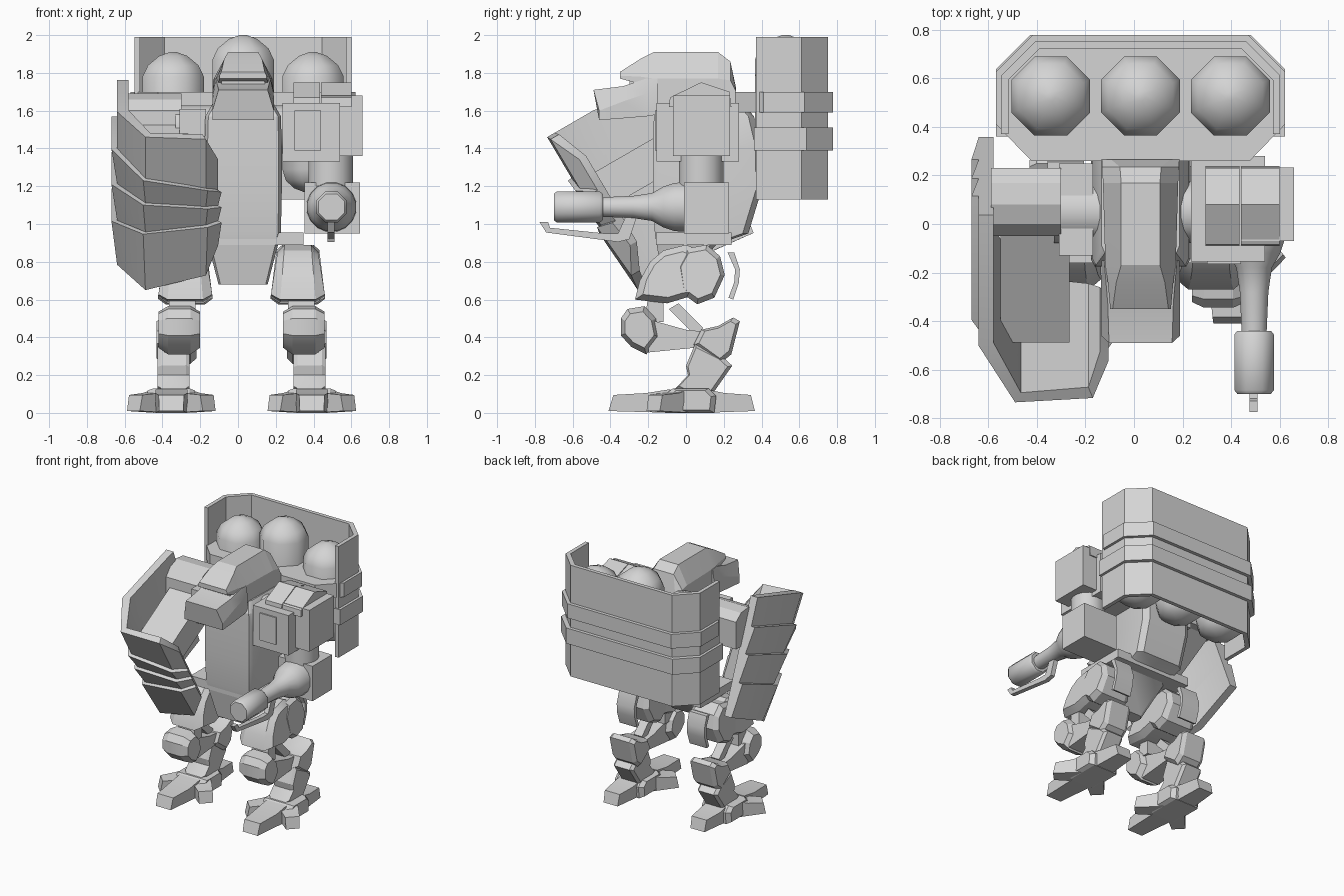
import bpy, bmesh, math
from mathutils import Vector, Matrix

CX = 0.027  # body centre line
grey = bpy.data.materials.new("plain_grey")
grey.diffuse_color = (0.66, 0.66, 0.66, 1)


def loft(name, rings, angle=30, matrix=None):
    """Skin a list of closed rings and cap both ends."""
    bm = bmesh.new()
    vs = [[bm.verts.new(p) for p in r] for r in rings]
    n = len(rings[0])
    for a, b in zip(vs, vs[1:]):
        for i in range(n):
            j = (i + 1) % n
            bm.faces.new((a[i], a[j], b[j], b[i]))
    bm.faces.new(vs[0])
    bm.faces.new(vs[-1])
    if matrix:
        bm.transform(matrix)
    bmesh.ops.recalc_face_normals(bm, faces=bm.faces)
    me = bpy.data.meshes.new(name)
    bm.to_mesh(me)
    bm.free()
    me.materials.append(grey)
    ob = bpy.data.objects.new(name, me)
    bpy.context.collection.objects.link(ob)
    bpy.ops.object.select_all(action='DESELECT')
    ob.select_set(True)
    bpy.context.view_layer.objects.active = ob
    bpy.ops.object.shade_smooth_by_angle(angle=math.radians(angle))
    return ob


def side_prism(name, prof, x0, x1, c=0.0, s=0.75, matrix=None, top=1.0):
    """(y, z) profile extruded along x, ends narrowed by s over a length c,
    and the width narrowed to the factor top at the highest point."""
    my = sum(p[0] for p in prof) / len(prof)
    mz = sum(p[1] for p in prof) / len(prof)
    z0, z1 = min(p[1] for p in prof), max(p[1] for p in prof)
    mx = (x0 + x1) / 2

    def ring(x, k):
        return [(mx + (x - mx) * (1 + (top - 1) * (z - z0) / (z1 - z0)),
                 my + (y - my) * k, mz + (z - mz) * k) for y, z in prof]
    rings = [ring(x0, 1), ring(x1, 1)]
    if c:
        rings = [ring(x0, s), ring(x0 + c, 1), ring(x1 - c, 1), ring(x1, s)]
    return loft(name, rings, 25, matrix)


def plan_prism(name, plan, z0, z1):
    return loft(name, [[(x, y, z) for x, y in plan] for z in (z0, z1)])


def box(name, x, y, z, matrix=None):
    prof = [(y[0], z[0]), (y[1], z[0]), (y[1], z[1]), (y[0], z[1])]
    return side_prism(name, prof, x[0], x[1], matrix=matrix)


def lathe(name, centre, axis, prof, n=8, angle=50):
    """(height, radius) profile revolved about a line through centre."""
    i = "XYZ".index(axis)
    rings = []
    for h, r in prof:
        ring = []
        for k in range(n):
            a = math.tau * (k + 0.5) / n
            p = list(centre)
            p[i] += h
            p[(i + 1) % 3] += r * math.cos(a)
            p[(i + 2) % 3] += r * math.sin(a)
            ring.append(p)
        rings.append(ring)
    return loft(name, rings, angle)


# ---------- back rack: floor, curved wall, bands, canisters
def wall_path(w, y0, y1, c):
    return [(CX + w, y0), (CX + w, y1 - c), (CX + w - c, y1),
            (CX - w + c, y1), (CX - w, y1 - c), (CX - w, y0)]


def rack_wall(name, w, y0, y1, z0, z1, t):
    outer = wall_path(w, y0, y1, 0.14)
    inner = wall_path(w - t, y0, y1 - t, 0.14 - t * 0.4)
    plan_prism(name, outer + inner[::-1], z0, z1)


floor = wall_path(0.595, 0.41, 0.778, 0.15) + [(CX - 0.45, 0.26), (CX + 0.45, 0.26)]
plan_prism("rack_floor", floor, 1.59, 1.70)
rack_wall("rack_wall", 0.575, 0.37, 0.752, 1.13, 1.99, 0.03)
rack_wall("rack_lower_band", 0.595, 0.36, 0.778, 1.39, 1.51, 0.05)
for k, dx in enumerate((-0.37, 0, 0.37)):
    top = 2.0 if dx == 0 else 1.91
    lathe("canister_%d" % k, (CX + dx, 0.527, 0), 'Z',
          [(1.165, 0.04), (1.19, 0.11), (1.23, 0.155), (1.29, 0.176), (top - 0.13, 0.176),
           (top - 0.07, 0.145), (top - 0.02, 0.08), (top, 0.02)])

# ---------- torso and hips
torso = [(1.64, 0.16, -0.12, 0.30), (1.57, 0.20, -0.17, 0.36), (1.40, 0.205, -0.175, 0.40),
         (1.18, 0.205, -0.175, 0.40), (0.95, 0.20, -0.165, 0.33), (0.89, 0.185, -0.155, 0.16),
         (0.68, 0.13, -0.12, -0.02)]


def torso_ring(z, w, f, b):
    m = 0.03
    half = [(w * 0.92, f), (w, f + m), (w, b - m), (w * 0.8, b)]
    return [(CX + x, y, z) for x, y in half] + [(CX - x, y, z) for x, y in half[::-1]]


loft("torso", [torso_ring(*t) for t in torso], 32)
box("hip_plate", (CX - 0.32, CX + 0.32), (-0.16, 0.24), (0.89, 0.955))
lathe("shoulder_axle", (0, 0.05, 1.5), 'X', [(-0.33, 0.13), (0.33, 0.13)], 16)


# ---------- head: hood, visor and jaw
def head_ring(y, w, wt, z0, z1, z2, dy=0.0):
    half = [(w, z0, 0), (w, z1, 0), (wt, z2, dy)]
    return [(CX + x, y + d, z) for x, z, d in half] + [(CX - x, y + d, z) for x, z, d in half[::-1]]


loft("hood", [head_ring(0.265, 0.16, 0.12, 1.56, 1.70, 1.72),
              head_ring(0.235, 0.158, 0.085, 1.56, 1.76, 1.86),
              head_ring(0.17, 0.155, 0.08, 1.56, 1.77, 1.91),
              head_ring(-0.17, 0.145, 0.08, 1.60, 1.77, 1.91),
              head_ring(-0.24, 0.135, 0.10, 1.74, 1.78, 1.875),
              head_ring(-0.35, 0.125, 0.115, 1.77, 1.785, 1.805)], 12)
loft("visor", [head_ring(-0.15, 0.125, 0.115, 1.6, 1.75, 1.79),
               head_ring(-0.30, 0.115, 0.105, 1.6, 1.75, 1.78)])
loft("jaw", [head_ring(-0.15, 0.16, 0.15, 1.58, 1.70, 1.77),
             head_ring(-0.21, 0.162, 0.145, 1.57, 1.69, 1.77),
             head_ring(-0.33, 0.163, 0.135, 1.56, 1.65, 1.73),
             head_ring(-0.46, 0.163, 0.13, 1.55, 1.60, 1.71, -0.03)], 12)

# ---------- gun arm
box("shoulder_block", (0.235, 0.54), (-0.155, 0.28), (1.33, 1.64))
box("shoulder_front_plate", (0.30, 0.44), (-0.165, 0.0), (1.39, 1.60))
box("shoulder_outer_block", (0.44, 0.66), (-0.07, 0.232), (1.36, 1.68))
ridge = [(-0.09, 1.62), (-0.085, 1.67), (0.08, 1.75), (0.23, 1.70), (0.24, 1.62)]
side_prism("shoulder_ridge_inner", ridge, 0.295, 0.435)
side_prism("shoulder_ridge_outer", ridge, 0.44, 0.60)
lathe("upper_arm", (0.49, 0.08, 0), 'Z', [(1.2, 0.12), (1.4, 0.12)], 16)
box("forearm_block", (0.352, 0.645), (-0.01, 0.228), (0.95, 1.22))
lathe("gun_barrel", (0.495, 0, 1.09), 'Y',
      [(-0.46, 0.052), (-0.28, 0.06), (-0.18, 0.075), (-0.12, 0.11), (-0.06, 0.13), (0.02, 0.135)], 16)
lathe("gun_muzzle", (0.495, 0, 1.09), 'Y',
      [(-0.70, 0.075), (-0.685, 0.088), (-0.455, 0.088), (-0.44, 0.075)], 8)
side_prism("gun_blade", [(-0.775, 1.01), (-0.73, 1.01), (-0.72, 0.98), (-0.43, 0.95),
                         (-0.36, 0.95), (-0.31, 1.06), (-0.26, 1.04), (-0.30, 0.92),
                         (-0.36, 0.905), (-0.74, 0.955)], 0.475, 0.51)

# ---------- shield: four overlapping curved plates on a leaning axis
DOWN, DEEP = Vector((0, 0.48, -0.81)), Vector((0, 0.83, 0.48))
ORIGIN = Vector((0, -0.735, 1.46))
# x, depth, outward x, outward depth for each corner of the cross-section
SECTION = [(-0.64, 0.63, -1, 0), (-0.64, 0.28, -1, -0.3), (-0.49, 0.0, -0.4, -0.8),
           (-0.17, 0.01, 0.3, -0.9), (-0.105, 0.09, 0.6, -0.7)]
# height fraction of each row at those corners
ROWS = [(0, 0, 0, 0.02, 0.20), (0.24, 0.24, 0.27, 0.34, 0.40), (0.47, 0.47, 0.43, 0.46, 0.50),
        (0.71, 0.71, 0.62, 0.58, 0.60), (1, 1, 1, 0.91, 0.76)]


def shield_point(k, t, off):
    x, d, ox, od = SECTION[k]
    p = ORIGIN + DOWN * t + DEEP * (d + od * off)
    if k == 0:  # rear edge stands steeper than the front
        p.y += 0.25 - 0.16 * t
    return Vector((x + ox * off, p.y, p.z))


for r in range(4):
    lip = 0.03 if r else 0.0
    loft("shield_plate_%d" % r,
         [[shield_point(k, ROWS[r][k], lip), shield_point(k, ROWS[r + 1][k], 0),
           shield_point(k, ROWS[r + 1][k], -0.06), shield_point(k, ROWS[r][k], -0.06)]
          for k in range(5)])

# ---------- shield arm
lean = Matrix.Translation((0, -0.17, 1.34)) @ Matrix.Rotation(math.radians(30), 4, 'X')
box("shield_arm", (-0.55, -0.265), (-0.31, 0.36), (-0.10, 0.10), lean)
shoulder = [(-0.05, 1.42), (-0.05, 1.60), (0.0, 1.66), (0.08, 1.69), (0.17, 1.68),
            (0.23, 1.63), (0.23, 1.42)]
side_prism("shield_shoulder", shoulder, -0.59, -0.30)
box("shield_shoulder_joint", (-0.31, -0.17), (-0.13, 0.25), (1.36, 1.61))

# ---------- legs
toe = [(-0.41, 0.01), (-0.385, 0.095), (-0.22, 0.105), (-0.10, 0.125), (-0.08, 0.0)]


def toe_part(name, x, turn, length, w):
    m = Matrix.Translation((x, 0.02, 0)) @ Matrix.Rotation(math.radians(turn), 4, 'Z')
    rings = []
    for y, z in toe:
        k = w * (0.75 + 0.25 * min(1, (0.41 + y) / 0.15))
        rings.append((k, y * length, z))
    sides = [[(s * k, y, z) for k, y, z in rings] for s in (-1, 1)]
    loft(name, sides, 20, m)


for s, tag in ((1, "right"), (-1, "left")):
    def part(name, prof, off, half, c=0.0, k=0.8, top=1.0):
        x = CX - 0.008 + s * off
        side_prism("%s_%s" % (tag, name), prof, x - half, x + half, c, k, None, top)

    part("thigh", [(-0.27, 0.60), (-0.245, 0.70), (-0.19, 0.80), (-0.12, 0.86), (0.0, 0.89),
                   (0.10, 0.85), (0.10, 0.62), (0.0, 0.61), (-0.1, 0.58)],
         0.298, 0.145, 0.05, 0.78, 0.74)
    part("hip_disc", [(-0.05, 0.78), (0.0, 0.87), (0.11, 0.89), (0.18, 0.83), (0.205, 0.73),
                      (0.15, 0.61), (0.06, 0.575), (-0.03, 0.64)], 0.298, 0.145, 0.04, 0.82, 0.78)
    part("thigh_guard", [(0.22, 0.85), (0.255, 0.85), (0.285, 0.76), (0.28, 0.69), (0.25, 0.60),
                         (0.225, 0.61), (0.255, 0.69), (0.26, 0.76)], 0.30, 0.075)
    part("knee_rod", [(-0.20, 0.62), (-0.12, 0.62), (-0.12, 0.48), (-0.22, 0.48)], 0.315, 0.07)
    part("knee", [(-0.345, 0.50), (-0.31, 0.55), (-0.22, 0.565), (-0.16, 0.50), (-0.14, 0.40),
                  (-0.21, 0.31), (-0.29, 0.35), (-0.345, 0.41)], 0.33, 0.11, 0.05, 0.75)
    part("calf_link", [(-0.18, 0.49), (0.0, 0.44), (0.10, 0.43), (0.10, 0.35), (-0.2, 0.32)],
         0.335, 0.075)
    part("piston", [(-0.09, 0.55), (-0.04, 0.58), (0.09, 0.45), (0.06, 0.40)], 0.33, 0.035)
    part("shin_upper", [(0.25, 0.505), (0.285, 0.485), (0.24, 0.31), (0.18, 0.26), (0.04, 0.36),
                        (0.08, 0.44), (0.17, 0.46)], 0.345, 0.105, 0.03)
    part("shin_lower", [(0.05, 0.37), (0.0, 0.25), (0.01, 0.20), (-0.055, 0.13), (0.02, 0.09),
                        (0.14, 0.10), (0.245, 0.25), (0.19, 0.30)], 0.36, 0.085, 0.02, 0.85)
    part("foot", [(-0.11, 0.0), (-0.12, 0.09), (-0.07, 0.13), (0.12, 0.13), (0.16, 0.09),
                  (0.15, 0.0)], 0.372, 0.125, 0.03)
    fx = CX - 0.008 + s * 0.372
    toe_part(tag + "_front_toe", fx, 0, 1.05, 0.085)
    toe_part(tag + "_outer_toe", fx, 46 * s, 0.68, 0.065)
    toe_part(tag + "_inner_toe", fx, -46 * s, 0.68, 0.065)
    toe_part(tag + "_heel_toe", fx, 180, 0.84, 0.08)
